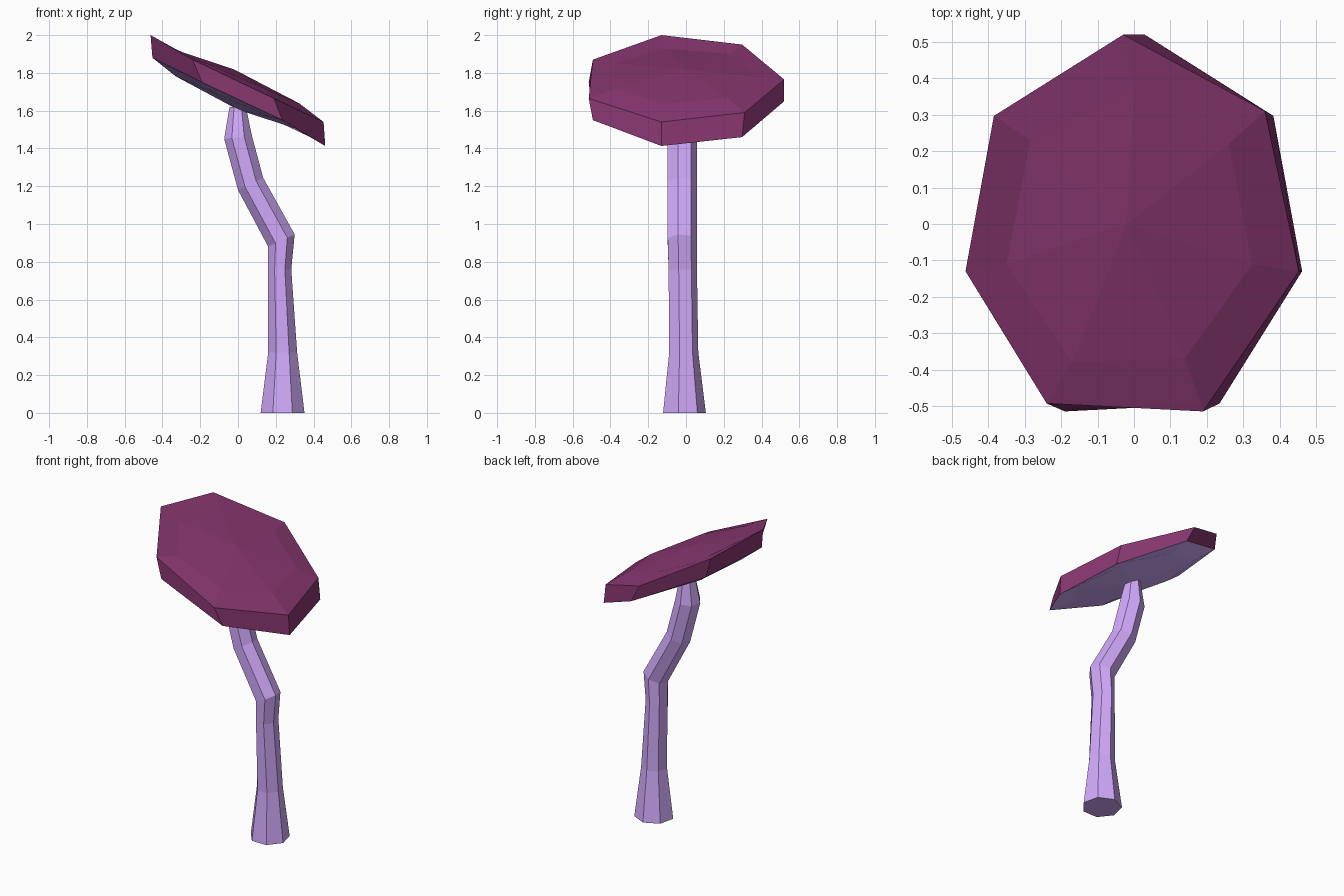
import bpy, bmesh
from math import sin, cos, pi

if "Cube" in bpy.data.objects:
    bpy.data.objects.remove(bpy.data.objects["Cube"])

N = 7
ANG = [pi / 2 - 2 * pi * k / N for k in range(N)]   # one corner points to +y


def material(name, rgb):
    m = bpy.data.materials.new(name)
    m.diffuse_color = (*rgb, 1)
    m.use_nodes = True
    m.node_tree.nodes["Principled BSDF"].inputs["Base Color"].default_value = m.diffuse_color
    return m


def loft(name, rings, mats, start=None, end=None, slot=lambda i: 0):
    """Skin a stack of seven-point rings; close ends with a tip point or flat cap."""
    bm = bmesh.new()
    vs = [[bm.verts.new(p) for p in r] for r in rings]
    for i, (a, b) in enumerate(zip(vs, vs[1:])):
        for k in range(N):
            j = (k + 1) % N
            bm.faces.new((a[k], a[j], b[j], b[k])).material_index = slot(i)
    for ring, tip, s in ((vs[0], start, slot(0)), (vs[-1], end, slot(len(vs) - 2))):
        if tip is None:
            bm.faces.new(ring).material_index = s
        else:
            t = bm.verts.new(tip)
            for k in range(N):
                bm.faces.new((ring[k], ring[(k + 1) % N], t)).material_index = s
    bmesh.ops.recalc_face_normals(bm, faces=bm.faces)
    me = bpy.data.meshes.new(name)
    bm.to_mesh(me)
    bm.free()
    for m in mats:
        me.materials.append(m)
    ob = bpy.data.objects.new(name, me)
    bpy.context.collection.objects.link(ob)
    return ob


lilac = material("lilac", (0.64, 0.40, 0.97))
plum = material("plum", (0.25, 0.038, 0.165))

# Bent stem: left x, left z, right x, right z, y radius, y centre of each section
sections = [
    (0.12, 0.0, 0.352, 0.0, 0.119, -0.014),
    (0.16, 0.32, 0.313, 0.32, 0.081, -0.016),
    (0.16, 0.76, 0.282, 0.76, 0.079, -0.021),
    (0.16, 0.88, 0.30, 0.945, 0.081, -0.024),
    (0.0, 1.18, 0.133, 1.245, 0.081, -0.024),
    (-0.073, 1.45, 0.073, 1.47, 0.081, -0.024),
    (-0.045, 1.62, 0.042, 1.62, 0.05, -0.015),
]
stem = []
for lx, lz, rx, rz, r, cy in sections:
    ring = []
    for a in ANG:
        t = 0.5 + 0.5 * cos(a) / cos(ANG[2])
        ring.append((lx + (rx - lx) * t, cy + r * sin(a), lz + (rz - lz) * t))
    stem.append(ring)
loft("stem", stem, [lilac])

# Tilted cap: upper and lower rim, with inner rings on a slightly flatter tilt
upper = [(-0.03, 0.52, 1.765), (0.36, 0.31, 1.59), (0.453, -0.13, 1.54), (0.19, -0.515, 1.665),
         (-0.24, -0.493, 1.87), (-0.463, -0.13, 2.0), (-0.385, 0.297, 1.95)]
lower = [(0.03, 0.52, 1.65), (0.383, 0.297, 1.46), (0.462, -0.13, 1.413), (0.235, -0.493, 1.55),
         (-0.19, -0.515, 1.75), (-0.453, -0.13, 1.88), (-0.36, 0.31, 1.83)]
crown_xy = [(0.0, 0.37), (0.26, 0.22), (0.325, -0.11), (0.14, -0.37),
            (-0.17, -0.38), (-0.35, -0.11), (-0.285, 0.23)]
crown = [(x, y, 1.778 - 0.43 * x) for x, y in crown_xy]
under = [(x * 0.73, y * 0.73, 1.64 - 0.43 * x * 0.73) for x, y, z in lower]
loft("cap", [under, lower, upper, crown], [lilac, plum],
     start=(0, -0.01, 1.605), end=(-0.02, 0, 1.818), slot=lambda i: 0 if i == 0 else 1)
